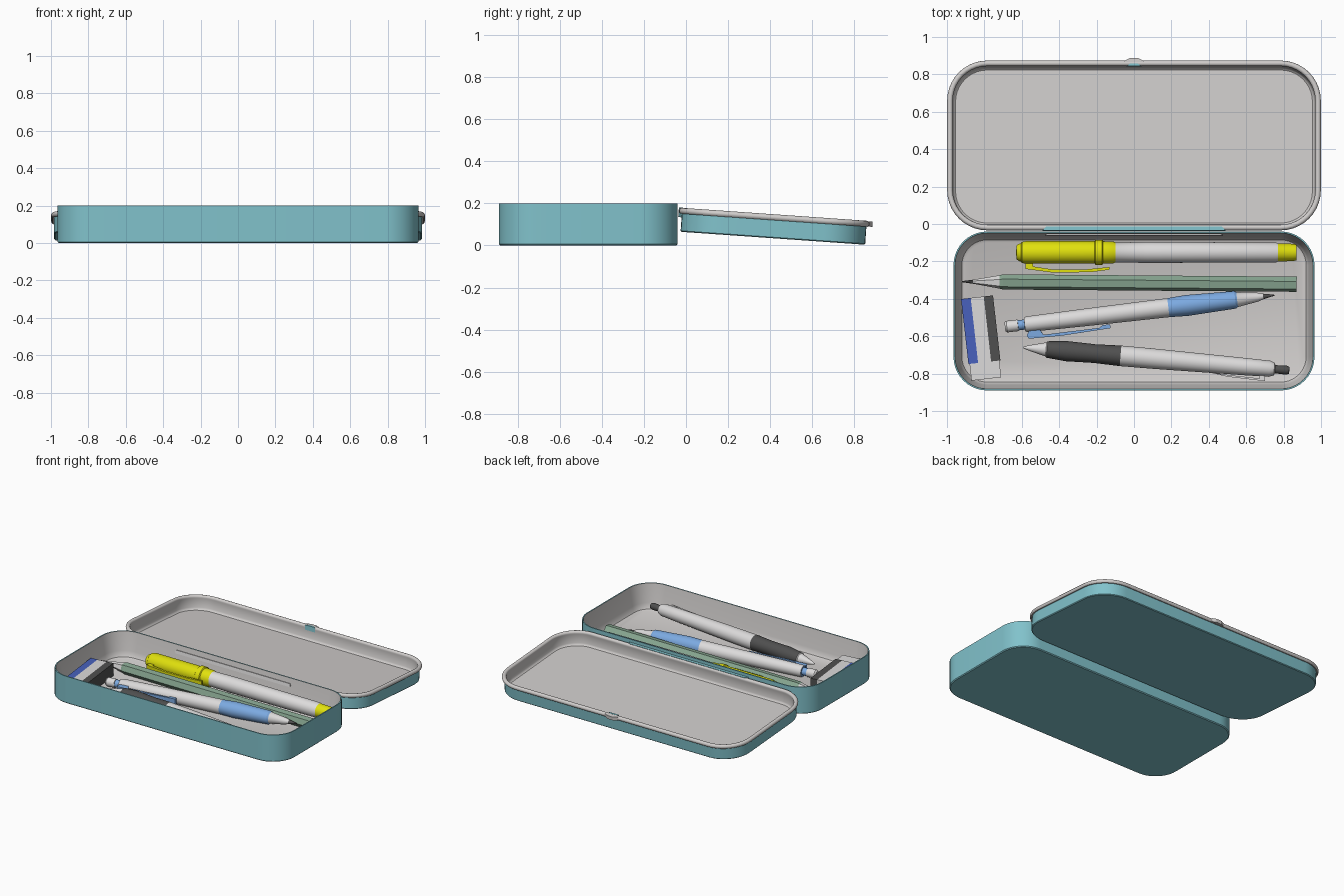
import bpy, bmesh, math
from mathutils import Matrix, Vector

if "Cube" in bpy.data.objects:
    bpy.data.objects.remove(bpy.data.objects["Cube"])

COLOURS = {
    "teal": (0.22, 0.54, 0.60), "light_grey": (0.63, 0.61, 0.60),
    "off_white": (0.72, 0.71, 0.71), "yellow": (0.75, 0.75, 0.004),
    "sky_blue": (0.20, 0.40, 0.75), "green": (0.25, 0.39, 0.29),
    "dark_grey": (0.08, 0.08, 0.08), "deep_blue": (0.065, 0.12, 0.51),
}
MATS = {}
for name, c in COLOURS.items():
    MATS[name] = bpy.data.materials.new(name)
    MATS[name].diffuse_color = (*c, 1)
INDEX = {n: i for i, n in enumerate(COLOURS)}


def finish(name, bm, matrix=Matrix(), smooth=True):
    bmesh.ops.remove_doubles(bm, verts=bm.verts, dist=1e-5)
    bmesh.ops.recalc_face_normals(bm, faces=bm.faces)
    me = bpy.data.meshes.new(name)
    bm.to_mesh(me)
    bm.free()
    for m in MATS.values():
        me.materials.append(m)
    if smooth:
        me.shade_smooth()
        me.set_sharp_from_angle(angle=math.radians(32))
    ob = bpy.data.objects.new(name, me)
    ob.matrix_world = matrix
    bpy.context.collection.objects.link(ob)
    return ob


def loft(name, rings, mats, matrix=Matrix(), smooth=True):
    """Skin closed rings of points; mats gives the colour of each band."""
    bm = bmesh.new()
    loops = [[bm.verts.new(p) for p in ring] for ring in rings]
    n = len(loops[0])
    for a, b, m in zip(loops, loops[1:], mats):
        for i in range(n):
            j = (i + 1) % n
            bm.faces.new((a[i], a[j], b[j], b[i])).material_index = INDEX[m]
    bm.faces.new(loops[0]).material_index = INDEX[mats[0]]
    bm.faces.new(loops[-1]).material_index = INDEX[mats[-1]]
    return finish(name, bm, matrix, smooth)


def rounded_rect(hx, hy, r, z, n=10):
    pts = []
    for k, (sx, sy) in enumerate(((1, 1), (-1, 1), (-1, -1), (1, -1))):
        for i in range(n + 1):
            a = math.pi / 2 * (k + i / n)
            pts.append((sx * (hx - r) + r * math.cos(a), sy * (hy - r) + r * math.sin(a), z))
    return pts


def tray(name, hx, hy, r, profile, mats, matrix):
    rings = [rounded_rect(hx + d, hy + d, r + d, z) for d, z in profile]
    return loft(name, rings, mats, matrix)


def lathe(name, profile, matrix, sides=28, turn=0.0, smooth=True):
    """Profile rows are (distance, radius, colour of the band that starts here)."""
    rings = []
    for s, r, _ in profile:
        r = max(r, 0.0005)
        rings.append([(s, r * math.cos(turn + 2 * math.pi * i / sides),
                       r * math.sin(turn + 2 * math.pi * i / sides)) for i in range(sides)])
    return loft(name, rings, [p[2] for p in profile[:-1]], matrix, smooth)


def plate(name, outline, z0, z1, colour, matrix=Matrix()):
    return loft(name, [[(x, y, z) for x, y in outline] for z in (z0, z1)], [colour], matrix, False)


def box(name, lo, hi, colour, matrix=Matrix()):
    return plate(name, [(lo[0], lo[1]), (hi[0], lo[1]), (hi[0], hi[1]), (lo[0], hi[1])],
                 lo[2], hi[2], colour, matrix)


def lying(start, end):
    """Frame at start with its x axis pointing to end."""
    d = Vector(end) - Vector(start)
    return (Matrix.Translation(start) @ Matrix.Rotation(math.atan2(d.y, d.x), 4, "Z")
            @ Matrix.Rotation(-math.atan2(d.z, d.xy.length), 4, "Y"))


# Base tray: coloured outside, grey lining
base = [(-0.006, 0), (0, 0.006), (0, 0.2), (-0.008, 0.2), (-0.030, 0.065),
        (-0.036, 0.04), (-0.045, 0.025), (-0.06, 0.018)]
tray("base_tray", 0.965, 0.425, 0.18, base, ["teal"] * 3 + ["light_grey"] * 4,
     Matrix.Translation((0, -0.465, 0)))

# Lid tray with a rolled rim, lying open and tilted back
lid_frame = Matrix.Translation((0, 0.42, 0.133)) @ Matrix.Rotation(math.radians(-4), 4, "X")
lid = [(-0.005, -0.099), (0, -0.094), (0, -0.013)]
lid += [(0.015 * math.cos(a), 0.015 * math.sin(a))
        for a in (math.radians(t) for t in range(-60, 211, 30))]
lid += [(-0.018, -0.07), (-0.022, -0.08), (-0.03, -0.086)]
tray("lid_tray", 0.984, 0.44, 0.2, lid, ["teal"] * 2 + ["light_grey"] * (len(lid) - 3), lid_frame)

# Clasp on the lid's free edge
plate("clasp_bump", [(-0.05, 0.44), (0.05, 0.44), (0.05, 0.454), (0.02, 0.468),
                     (-0.02, 0.468), (-0.05, 0.454)], -0.012, 0.013, "light_grey", lid_frame)
plate("clasp_tab", [(-0.04, 0.424), (0.04, 0.424), (0.02, 0.438), (-0.02, 0.438)],
      -0.02, 0.0155, "teal", lid_frame)

# Hinge: strip on the lid and rounded slot plate on the base wall
plate("hinge_strip", [(-0.49, -0.456), (0.49, -0.456), (0.47, -0.436), (-0.47, -0.436)],
      -0.03, 0.0165, "teal", lid_frame)
slot = [(sx * 0.46 + 0.012 * math.cos(a), 0.012 * math.sin(a))
        for sx, t0 in ((1, -90), (-1, 90))
        for a in (math.radians(t0 + 30 * i) for i in range(7))]
plate("hinge_slot", slot, 0, 0.009, "off_white",
      Matrix.Translation((0, -0.054, 0.15)) @ Matrix.Rotation(math.radians(80), 4, "X"))

# Yellow marker: domed cap, collar, barrel and end plug
marker = lying((-0.63, -0.152, 0.082), (0.87, -0.152, 0.082))
Y, W, B, D, G = "yellow", "off_white", "sky_blue", "dark_grey", "green"
lathe("marker", [(0, 0, Y), (0.001, 0.035, Y), (0.012, 0.045, Y), (0.025, 0.049, Y),
                 (0.03, 0.056, Y), (0.05, 0.06, Y), (0.42, 0.06, Y), (0.425, 0.067, Y),
                 (0.46, 0.067, Y), (0.465, 0.06, Y), (0.52, 0.058, Y), (0.53, 0.053, W),
                 (0.70, 0.056, W), (1.39, 0.053, W), (1.40, 0.049, Y), (1.48, 0.046, Y),
                 (1.50, 0.042, Y), (1.50, 0, Y)], marker)
plate("marker_clip", [(0.05, -0.05), (0.05, -0.088), (0.20, -0.108), (0.40, -0.105),
                      (0.50, -0.092), (0.50, -0.078), (0.38, -0.09), (0.20, -0.092),
                      (0.09, -0.075), (0.09, -0.05)], -0.04, 0.01, Y, marker)

# Hexagonal pencil
pencil = lying((-0.92, -0.308, 0.06), (0.87, -0.322, 0.06))
lathe("pencil", [(0, 0.003, D), (0.06, 0.011, W), (0.2, 0.036, G), (0.22, 0.041, G),
                 (1.79, 0.041, G)], pencil, 6, 0.15, False)

# Blue pen: button, ring, barrel, grip and tip
blue_pen = lying((-0.69, -0.55, 0.058), (0.755, -0.38, 0.066))
lathe("blue_pen", [(0, 0, W), (0, 0.024, W), (0.01, 0.031, W), (0.07, 0.031, W),
                   (0.071, 0.027, B), (0.105, 0.027, B), (0.106, 0.038, W), (0.12, 0.042, W),
                   (0.45, 0.047, W), (0.88, 0.051, B), (0.98, 0.056, B), (1.12, 0.051, B),
                   (1.24, 0.047, B), (1.25, 0.040, W), (1.36, 0.024, W), (1.39, 0.015, D),
                   (1.45, 0.003, D)], blue_pen)
plate("blue_pen_clip", [(0.13, -0.03), (0.11, -0.06), (0.12, -0.078), (0.30, -0.082),
                        (0.56, -0.073), (0.56, -0.052), (0.52, -0.052), (0.50, -0.064),
                        (0.20, -0.066), (0.18, -0.03)], -0.03, 0.02, B, blue_pen)

# Dark-grip pen: tip, grip, barrel and push button
dark_pen = lying((-0.59, -0.66, 0.068), (0.83, -0.783, 0.072))
lathe("dark_grip_pen", [(0, 0.004, W), (0.02, 0.012, W), (0.12, 0.038, W), (0.125, 0.044, D),
                        (0.23, 0.054, D), (0.38, 0.050, D), (0.52, 0.055, W), (0.70, 0.054, W),
                        (1.20, 0.046, W), (1.32, 0.043, W), (1.345, 0.033, W), (1.35, 0.022, D),
                        (1.41, 0.024, D), (1.425, 0.018, D), (1.426, 0, D)], dark_pen)
plate("dark_grip_pen_clip", [(0.98, -0.045), (1.10, -0.062), (1.30, -0.068), (1.30, -0.04),
                             (1.27, -0.04), (1.27, -0.056), (1.10, -0.052)],
      -0.02, 0.02, W, dark_pen)

# Eraser with a striped sleeve
eraser = Matrix.Translation((-0.815, -0.605, 0.018)) @ Matrix.Rotation(math.radians(6.5), 4, "Z")
box("eraser_block", (-0.08, -0.225, 0), (0.08, 0.20, 0.088), W, eraser)
for name, x0, x1, colour in (("sleeve_blue", -0.086, -0.034, "deep_blue"),
                             ("sleeve_white", -0.034, 0.036, W),
                             ("sleeve_dark", 0.036, 0.086, D)):
    box(name, (x0, -0.135, 0), (x1, 0.215, 0.094), colour, eraser)

for m in bpy.data.materials:
    if m.users and not m.is_grease_pencil:
        m.use_nodes = True
        m.node_tree.nodes["Principled BSDF"].inputs["Base Color"].default_value = m.diffuse_color
